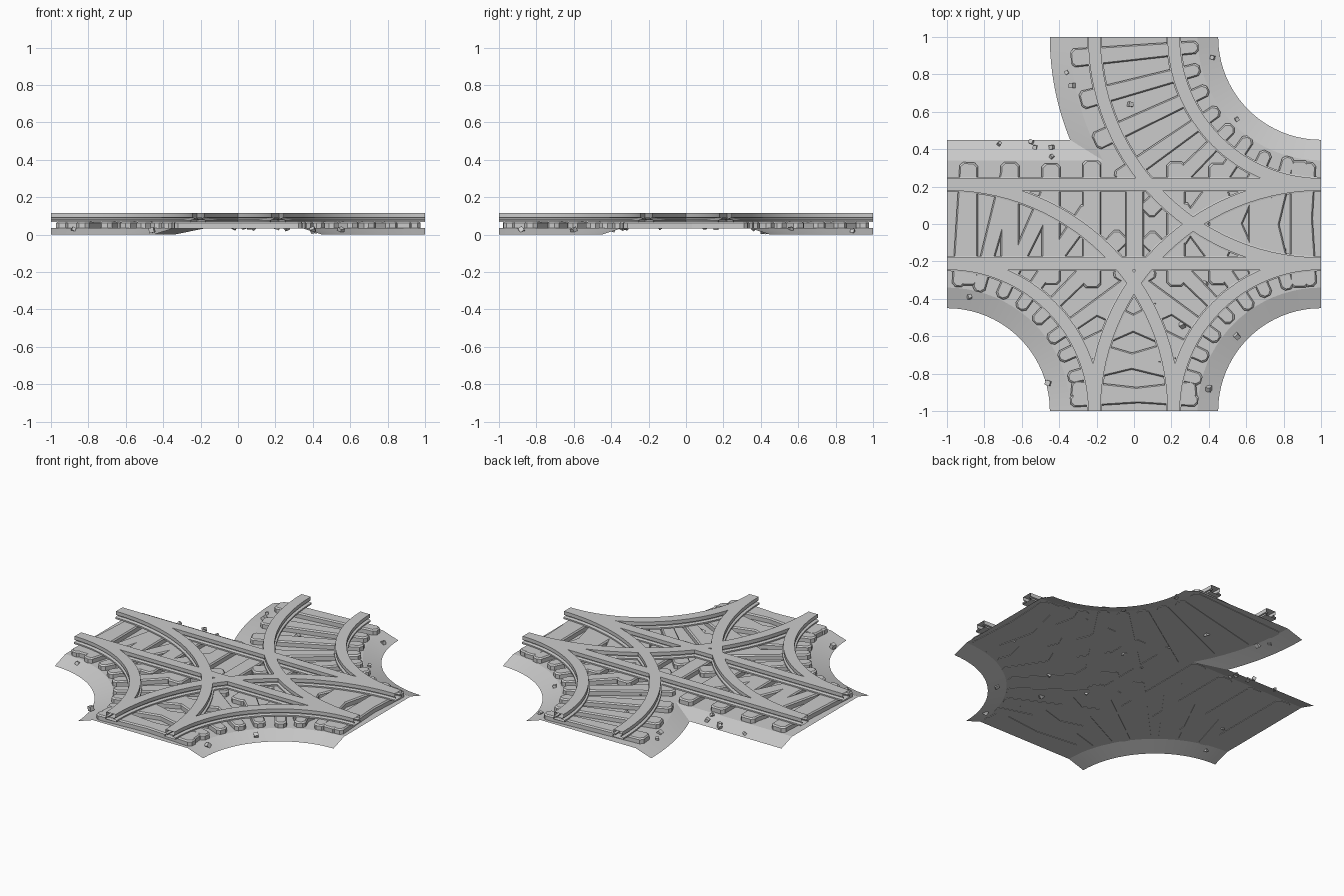
import bpy, bmesh, math, random
from mathutils import Vector, Matrix, Euler
from mathutils.bvhtree import BVHTree

random.seed(4)
if "Cube" in bpy.data.objects:
    bpy.data.objects.remove(bpy.data.objects["Cube"], do_unlink=True)

grey = bpy.data.materials.new("plain_grey")
grey.use_nodes = True
colour = (0.6, 0.6, 0.6, 1)
grey.diffuse_color = colour
grey.node_tree.nodes["Principled BSDF"].inputs["Base Color"].default_value = colour

HALF = math.pi / 2
GAUGE = 0.212       # rail offset from the track centre
BED = 0.036         # height of the flat bed
CURVES = {"front_right": (-1, -1), "front_left": (1, -1), "back_left": (1, 1)}


def finish(bm, name, smooth_angle=None):
    mesh = bpy.data.meshes.new(name)
    bm.to_mesh(mesh)
    bm.free()
    mesh.materials.append(grey)
    ob = bpy.data.objects.new(name, mesh)
    bpy.context.collection.objects.link(ob)
    if smooth_angle:
        bpy.ops.object.select_all(action='DESELECT')
        ob.select_set(True)
        bpy.context.view_layer.objects.active = ob
        bpy.ops.object.shade_smooth_by_angle(angle=math.radians(smooth_angle))
    return ob


def loft(bm, rings, closed=True, caps=False):
    loops = [[bm.verts.new(p) for p in ring] for ring in rings]
    n = len(loops[0])
    for a, b in zip(loops, loops[1:]):
        for i in range(n if closed else n - 1):
            j = (i + 1) % n
            bm.faces.new((a[i], a[j], b[j], b[i]))
    if caps:
        bm.faces.new(loops[0])
        bm.faces.new(loops[-1])
    return loops


# Track frames: the point at a fraction along the track and an offset across it
def straight(t, off):
    return Vector((2 * t - 1, off, 0))


def curve(sx, sy):
    def point(t, off):
        r, a = 1 + off, t * HALF
        return Vector((sx * (1 - r * math.cos(a)), sy * (1 - r * math.sin(a)), 0))
    return point


TRACKS = {"straight": straight}
TRACKS.update({name: curve(*signs) for name, signs in CURVES.items()})


# Bed: sloped shoulders around one flat middle
def shoulder_lines(w, z, n=20):
    def arc(track, off, t0, t1):
        return [track(t0 + (t1 - t0) * i / n, off) + Vector((0, 0, z)) for i in range(n + 1)]
    notch = math.asin((1 - w) / (1 + w)) / HALF
    back = TRACKS["back_left"]
    return [arc(TRACKS["front_left"], -w, 1, 0),
            arc(TRACKS["front_right"], -w, 0, 1),
            [Vector((-1, w, z))] + arc(back, w, notch, 0),
            arc(back, -w, 0, 1)]


bm = bmesh.new()
rim = []
for low, high in zip(shoulder_lines(0.45, 0), shoulder_lines(0.34, BED)):
    rim += loft(bm, [low, high], closed=False)[1]
middle = bm.faces.new(rim)
bmesh.ops.triangulate(bm, faces=[middle])
bm.normal_update()
bmesh.ops.reverse_faces(bm, faces=[f for f in bm.faces if f.normal.z < 0])
bed_tree = BVHTree.FromBMesh(bm)
finish(bm, "gravel_bed", 10)

# Rails: foot, web and head swept along each track, open at the ends
right_half = [(0.04, 0.068), (0.04, 0.078), (0.02, 0.082),
              (0.02, 0.088), (0.033, 0.092), (0.033, 0.115)]
profile = right_half + [(-o, z) for o, z in reversed(right_half)]

for name, track in TRACKS.items():
    steps = 1 if name == "straight" else 28
    for side, label in ((-1, "inner"), (1, "outer")):
        bm = bmesh.new()
        loft(bm, [[track(i / steps, side * GAUGE + o) + Vector((0, 0, z)) for o, z in profile]
                  for i in range(steps + 1)])
        bmesh.ops.recalc_face_normals(bm, faces=bm.faces)
        finish(bm, f"{name}_{label}_rail", 30)


# Sleepers: blocks with clipped corners and a chamfered top
def sleeper(bm, track, t, inner_w, outer_w):
    mid = track(t, 0)
    across = (track(t, 1) - mid).normalized()
    along = Vector((-across.y, across.x, 0))
    length = 0.335 + random.uniform(-0.012, 0.008)
    shift = along * random.uniform(-0.006, 0.006)

    def ring(inset, z):
        pts = []
        for end, w, flip in ((-1, inner_w, 1), (1, outer_w, -1)):
            reach, half, cut = length - inset, w / 2 - inset, 0.018
            for o, s in ((reach - cut, -half), (reach, cut - half),
                         (reach, half - cut), (reach - cut, half)):
                pts.append(mid + shift + across * end * o + along * s * flip
                           + Vector((0, 0, z)))
        return pts
    loft(bm, [ring(0, 0.033), ring(0, 0.062), ring(0.007, 0.07)], caps=True)


COUNT = 9
for name, track in TRACKS.items():
    bm = bmesh.new()
    inner_w = 0.1 if name == "straight" else 0.07
    for i in range(COUNT):
        sleeper(bm, track, (i + 0.5) / COUNT, inner_w, 0.1)
    bmesh.ops.recalc_face_normals(bm, faces=bm.faces)
    finish(bm, f"{name}_sleepers")

# Loose stones scattered on the bed
spots = [(-.36, .81), (-.33, .74), (-.72, .43), (-.55, .44), (-.53, .41), (-.44, .41),
         (-.44, .36), (.42, .89), (.55, .56), (-.02, .64), (.06, .38), (.21, .16),
         (.03, .1), (-.8, -.14), (.8, -.14), (-.88, -.39), (-.46, -.85), (.26, -.54),
         (.38, -.32), (.55, -.6), (.4, -.88), (.08, -.34)]
bm = bmesh.new()
for x, y in spots:
    hit = bed_tree.ray_cast(Vector((x, y, 1)), Vector((0, 0, -1)))[0]
    z = hit.z if hit else 0
    size = random.uniform(0.018, 0.028)
    turn = Euler([random.uniform(0, math.pi) for _ in range(3)]).to_matrix().to_4x4()
    place = Matrix.Translation((x, y, max(z + 0.004, size * 0.87))) @ turn
    bmesh.ops.create_cube(bm, size=size, matrix=place)
finish(bm, "loose_stones")
